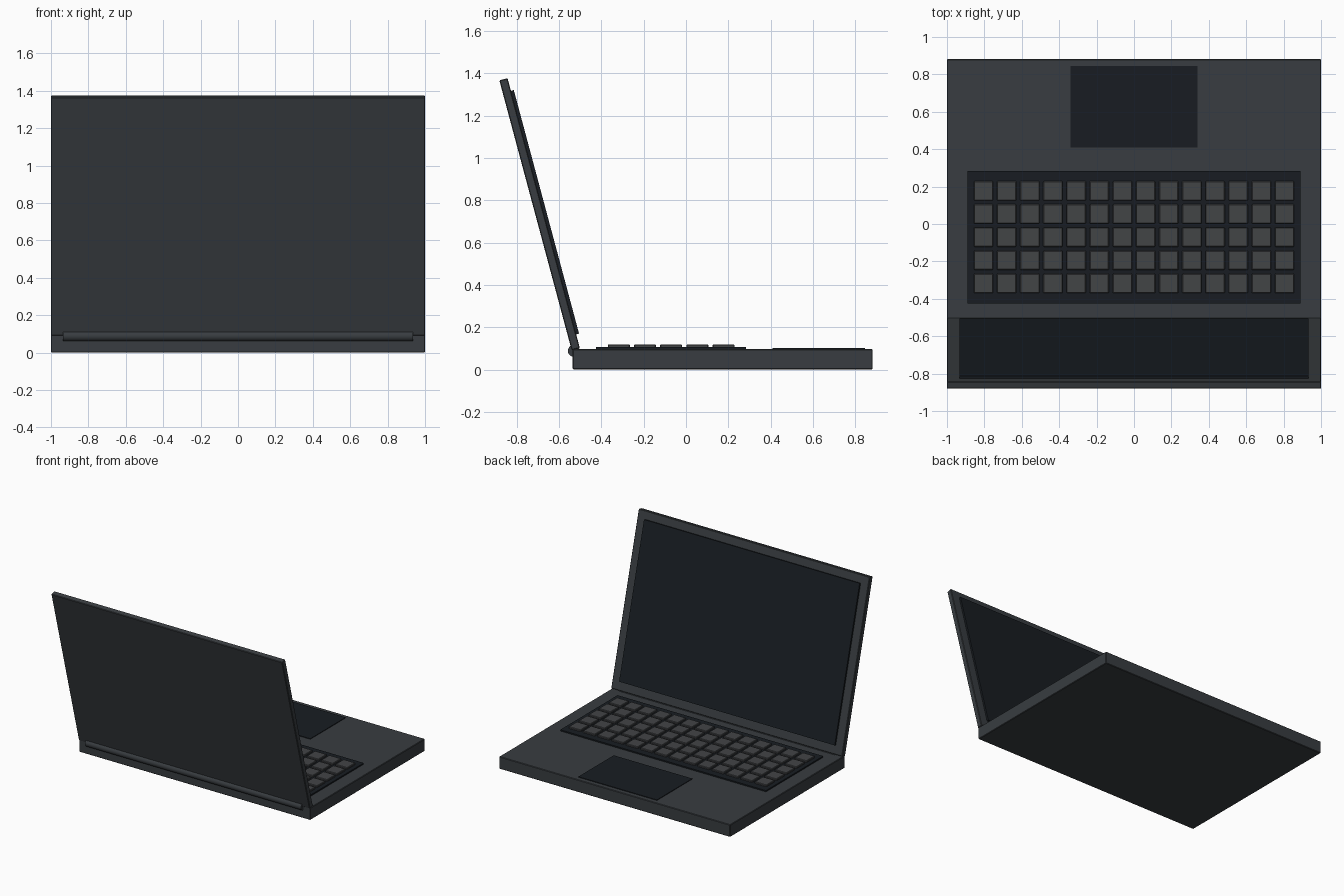
import bpy, bmesh, math
from mathutils import Matrix, Vector

if "Cube" in bpy.data.objects:
    bpy.data.objects.remove(bpy.data.objects["Cube"])


def material(name, rgb):
    m = bpy.data.materials.new(name)
    m.diffuse_color = (*rgb, 1)
    m.use_nodes = True
    m.node_tree.nodes["Principled BSDF"].inputs["Base Color"].default_value = m.diffuse_color
    return m


BODY = material("dark_grey_shell", (0.040, 0.046, 0.052))
DARK = material("black_glass", (0.009, 0.012, 0.016))
KEY = material("key_grey", (0.055, 0.058, 0.062))


def finish(name, bm, mat, bevel=0):
    me = bpy.data.meshes.new(name)
    bm.to_mesh(me)
    bm.free()
    me.materials.append(mat)
    ob = bpy.data.objects.new(name, me)
    bpy.context.collection.objects.link(ob)
    if bevel:
        mod = ob.modifiers.new("edge", "BEVEL")
        mod.width, mod.segments = bevel, 1
    return ob


def add_box(bm, lo, hi):
    lo, hi = Vector(lo), Vector(hi)
    mat = Matrix.Translation((lo + hi) / 2) @ Matrix.Diagonal((*(hi - lo), 1))
    bmesh.ops.create_cube(bm, size=1, matrix=mat)


def box(name, lo, hi, mat, bevel=0):
    bm = bmesh.new()
    add_box(bm, lo, hi)
    return finish(name, bm, mat, bevel)


# base with keyboard tray and touchpad
box("base", (-1, -0.535, 0), (1, 0.882, 0.096), BODY, 0.004)
box("keyboard_tray", (-0.89, -0.425, 0.09), (0.89, 0.283, 0.106), DARK)
box("touchpad", (-0.34, 0.408, 0.09), (0.34, 0.845, 0.101), DARK)

# keys, 14 columns by 5 rows
bm = bmesh.new()
P, H = 0.1238, 0.052
for c in range(14):
    for r in range(5):
        x, y = (c - 6.5) * P, -0.07 + (r - 2) * P
        add_box(bm, (x - H, y - H, 0.1), (x + H, y + H, 0.119))
finish("keys", bm, KEY, 0.004)

# hinge barrel
bm = bmesh.new()
bmesh.ops.create_cone(bm, cap_ends=True, segments=24, radius1=0.028, radius2=0.028, depth=1.87,
                      matrix=Matrix.Translation((0, -0.53, 0.088)) @ Matrix.Rotation(math.pi / 2, 4, 'Y'))
for f in bm.faces:
    f.smooth = len(f.verts) == 4
finish("hinge", bm, BODY)

# lid and screen, built upright and tilted back 15 degrees about the lid's lower outer edge
lid = box("lid", (-1, 0, 0), (1, 0.04, 1.32), BODY, 0.004)
screen = box("screen", (-0.933, 0.03, 0.067), (0.933, 0.054, 1.258), DARK)
for ob in (lid, screen):
    ob.location = (0, -0.540, 0.091)
    ob.rotation_euler.x = math.radians(15)
